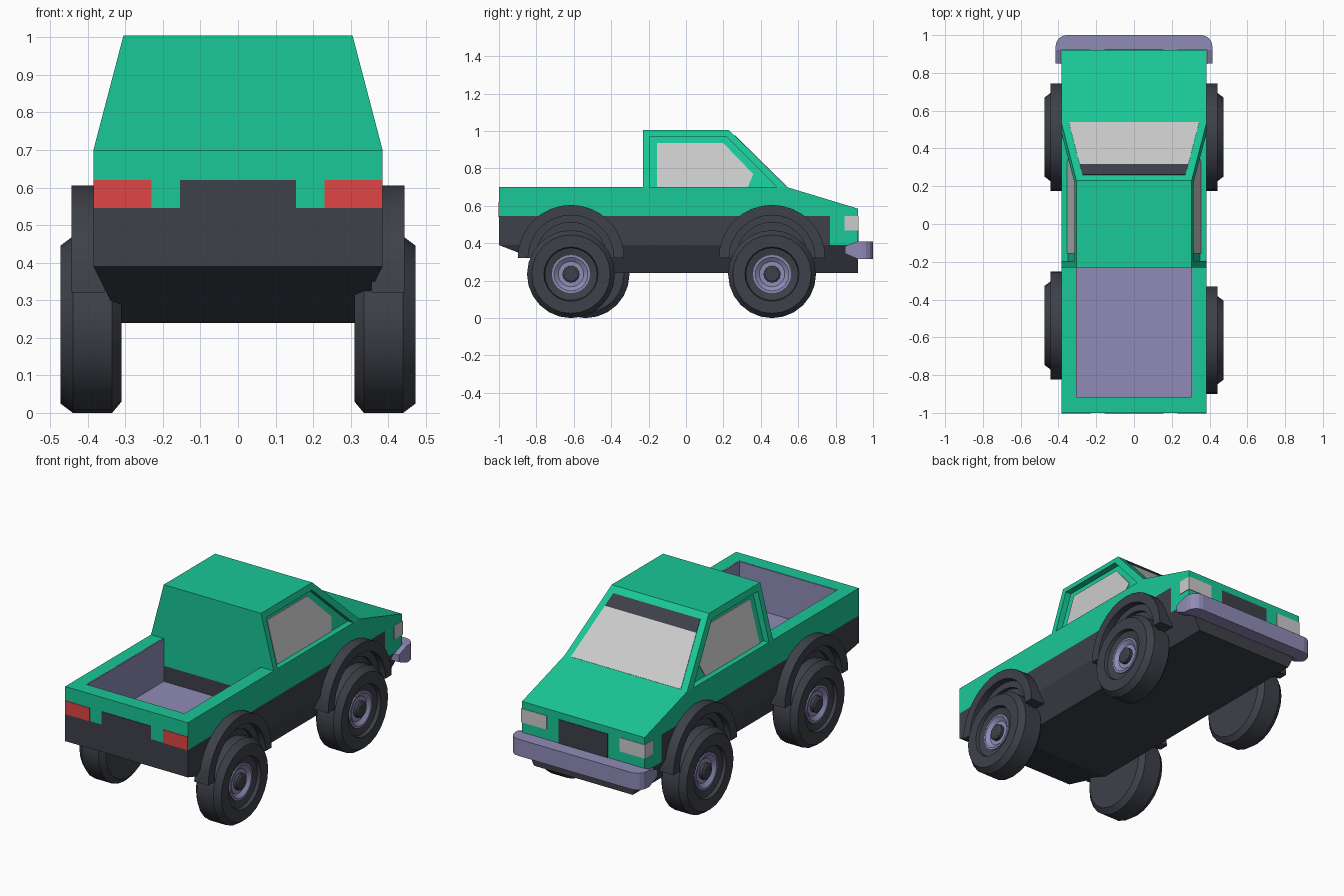
import bpy, bmesh, math
from mathutils import Vector

if "Cube" in bpy.data.objects:
    bpy.data.objects.remove(bpy.data.objects["Cube"])


def material(name, r, g, b):
    m = bpy.data.materials.new(name)
    m.diffuse_color = (r, g, b, 1)
    m.use_nodes = True
    m.node_tree.nodes["Principled BSDF"].inputs["Base Color"].default_value = m.diffuse_color
    return m


GREEN = material("green_paint", 0.01, 0.58, 0.31)
DARK = material("dark_plastic", 0.048, 0.052, 0.066)
LILAC = material("lilac_metal", 0.28, 0.26, 0.47)
RED = material("red_lens", 0.75, 0.06, 0.06)
GLASS = material("pale_glass", 0.53, 0.53, 0.53)


def finish(name, bm, mat, smooth=False):
    bmesh.ops.recalc_face_normals(bm, faces=bm.faces)
    me = bpy.data.meshes.new(name)
    bm.to_mesh(me)
    bm.free()
    ob = bpy.data.objects.new(name, me)
    bpy.context.collection.objects.link(ob)
    if mat:
        me.materials.append(mat)
    if smooth:
        bpy.ops.object.select_all(action='DESELECT')
        ob.select_set(True)
        bpy.context.view_layer.objects.active = ob
        bpy.ops.object.shade_smooth_by_angle(angle=math.radians(35))
    return ob


def prism(name, yz, xa, xb, mat):
    """Side profile spanned between two x positions (numbers or functions of z)."""
    bm = bmesh.new()
    fa, fb = [f if callable(f) else (lambda z, f=f: f) for f in (xa, xb)]
    a = [bm.verts.new((fa(z), y, z)) for y, z in yz]
    b = [bm.verts.new((fb(z), y, z)) for y, z in yz]
    bm.faces.new(a)
    bm.faces.new(b[::-1])
    n = len(yz)
    for i in range(n):
        j = (i + 1) % n
        bm.faces.new((a[i], a[j], b[j], b[i]))
    return finish(name, bm, mat)


def box(name, x, y, z, mat):
    return prism(name, [(y[0], z[0]), (y[1], z[0]), (y[1], z[1]), (y[0], z[1])], x[0], x[1], mat)


def hull(name, pts, mat):
    """Convex solid from points on the +x side, mirrored to -x."""
    bm = bmesh.new()
    for x, y, z in pts:
        bm.verts.new((x, y, z))
        bm.verts.new((-x, y, z))
    bmesh.ops.convex_hull(bm, input=bm.verts)
    bmesh.ops.dissolve_limit(bm, angle_limit=0.01, verts=bm.verts, edges=bm.edges)
    return finish(name, bm, mat)


def lathe(name, profile, s, y, z, mat, steps=24, sweep=2 * math.pi, closed=False):
    """Revolve an (x, radius) profile about the axle at y, z; s picks the side."""
    bm = bmesh.new()
    vs = [bm.verts.new((s * x, y + r, z)) for x, r in profile]
    es = [bm.edges.new(p) for p in zip(vs, vs[1:])]
    geom = vs + es
    if closed:
        geom += [bm.edges.new((vs[-1], vs[0])), bm.faces.new(vs)]
    bmesh.ops.spin(bm, geom=geom, cent=(0, y, z), axis=(1, 0, 0),
                   angle=sweep, steps=steps, use_duplicate=False)
    bmesh.ops.remove_doubles(bm, verts=bm.verts, dist=1e-4)
    return finish(name, bm, mat, True)


def cut(ob, cutter):
    m = ob.modifiers.new("cut", 'BOOLEAN')
    m.operation = 'DIFFERENCE'
    m.solver = 'EXACT'
    m.object = cutter
    cutter.hide_render = True
    cutter.hide_viewport = True


# Body shell, lower panels and tapered underbody
shell = prism("body_shell", [(-1, .545), (.77, .545), (.77, .39), (.92, .39),
                             (.92, .585), (.54, .70), (-1, .70)], -.385, .385, GREEN)
lower = box("lower_body", (-.385, .385), (-1, .77), (.39, .545), DARK)
hull("underbody", [(.385, -1, .39), (.385, .92, .39), (.31, -.61, .24), (.31, .92, .24)], DARK)

# Cargo bed opening and liner
bed = box("bed_cutter", (-.31, .31), (-.92, -.23), (.45, .75), None)
cut(shell, bed)
cut(lower, bed)
box("bed_floor", (-.31, .31), (-.92, -.23), (.445, .456), LILAC)
box("bed_rear_liner", (-.31, .31), (-.922, -.915), (.45, .699), LILAC)
for s, side in ((1, "right"), (-1, "left")):
    box(f"bed_liner_{side}", (s * .305, s * .312), (-.92, -.23), (.45, .699), LILAC)

# Cab with recessed side windows
cab = hull("cab", [(.385, -.23, .70), (.385, .54, .70), (.305, -.23, 1.005), (.305, .23, 1.005)], GREEN)


def wall(s, offset):
    return lambda z: s * (.385 - (z - .70) * .08 / .305 + offset)


for s, side in ((1, "right"), (-1, "left")):
    recess = prism(f"window_cutter_{side}", [(-.195, .69), (.495, .69), (.215, .97), (-.195, .97)],
                   wall(s, -.035), wall(s, .1), None)
    cut(cab, recess)
    prism(f"side_window_{side}", [(-.155, .70), (.33, .70), (.36, .77), (.20, .935), (-.155, .935)],
          wall(s, -.045), wall(s, -.031), GLASS)


# Windscreen and its dark top strip, lying on the sloped cab front
def on_slope(x, y):
    p = Vector((x, y, 1.005 - (y - .23) * .305 / .31))
    n = Vector((0, .305, .31)).normalized()
    return [tuple(p + n * d) for d in (-.004, .003)]


hull("windscreen", on_slope(.345, .538) + on_slope(.287, .315), GLASS)
hull("windscreen_strip", on_slope(.287, .315) + on_slope(.273, .26), DARK)

# Lights, tailgate panel and grille
box("tailgate_panel", (-.155, .155), (-1.003, -.99), (.54, .62), DARK)
box("grille", (-.155, .155), (.91, .923), (.39, .545), DARK)
for s, side in ((1, "right"), (-1, "left")):
    box(f"tail_light_{side}", (s * .23, s * .385), (-1.003, -.99), (.545, .62), RED)
    box(f"headlight_{side}", (s * .23, s * .388), (.848, .923), (.467, .545), GLASS)

# Bumper with rounded corners
bumper = prism("bumper", [(.85, .345), (.92, .315), (1, .315), (1, .41), (.92, .41), (.85, .385)],
               -.415, .415, LILAC)
bm = bmesh.new()
bm.from_mesh(bumper.data)
corners = [e for e in bm.edges if all(v.co.y > .99 for v in e.verts)
           and abs(e.verts[0].co.x - e.verts[1].co.x) < .01]
bmesh.ops.bevel(bm, geom=corners, offset=.06, segments=4, profile=.5, affect='EDGES')
bm.to_mesh(bumper.data)
bm.free()

# Wheels and arches (the left rear pair sits further forward)
for s, y, where in ((1, -.615, "rear_right"), (-1, -.537, "rear_left"),
                    (1, .46, "front_right"), (-1, .46, "front_left")):
    lathe(f"tyre_{where}", [(.31, 0), (.31, .205), (.335, .235), (.44, .235), (.473, .21),
                            (.473, .145), (.455, .14), (.445, .10), (.425, .098), (.425, 0)],
          s, y, .235, DARK)
    lathe(f"rim_{where}", [(.42, .102), (.452, .102), (.452, .09), (.435, .068), (.435, 0)],
          s, y, .235, LILAC)
    lathe(f"hub_{where}", [(.43, .045), (.453, .045), (.46, .035), (.46, 0)], s, y, .235, DARK)
    lathe(f"arch_{where}", [(.355, .23), (.443, .23), (.443, .285), (.355, .285)],
          s, y, .32, DARK, 16, math.pi, True)
    lathe(f"arch_inner_{where}", [(.355, .19), (.405, .19), (.405, .235), (.355, .235)],
          s, y, .322, DARK, 16, math.pi, True)
